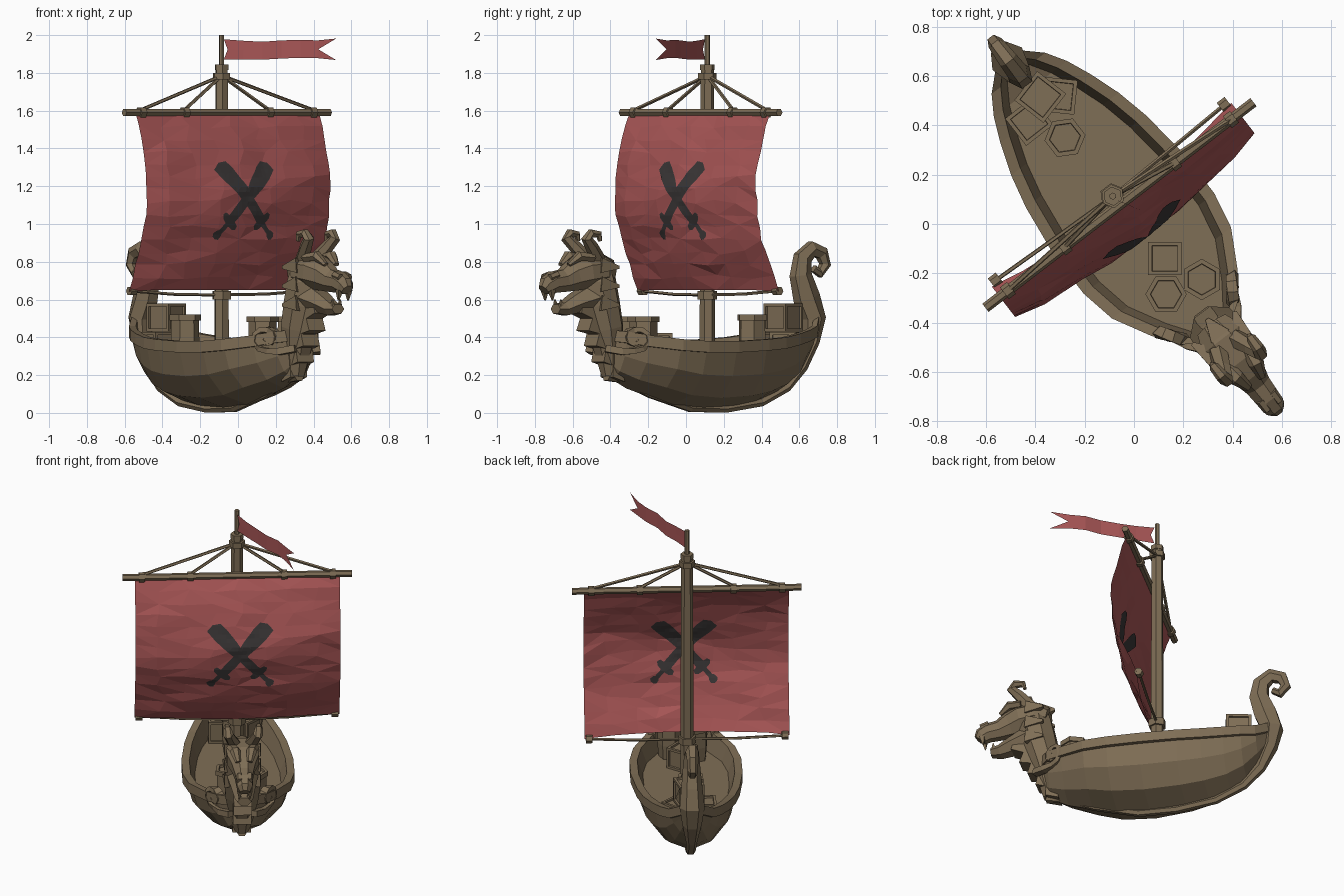
import bpy, bmesh, math, random
from math import sin, cos, pi
from mathutils import Vector, Matrix
from mathutils.bvhtree import BVHTree

if "Cube" in bpy.data.objects:
    bpy.data.objects.remove(bpy.data.objects["Cube"])

random.seed(4)
# The ship is built along local +x (bow), then turned to its diagonal heading
TURN = Matrix.Rotation(math.radians(-52.5), 4, 'Z')
BACK = TURN.inverted()


def material(name, rgb):
    m = bpy.data.materials.new(name)
    m.diffuse_color = (*rgb, 1)
    m.use_nodes = True
    m.node_tree.nodes["Principled BSDF"].inputs["Base Color"].default_value = m.diffuse_color
    return m


WOOD = material("brown wood", (0.212, 0.156, 0.092))
RED = material("red cloth", (0.39, 0.092, 0.092))
DARK = material("dark emblem", (0.043, 0.038, 0.038))


def make(name, bm, mat, fix=True):
    if fix:
        bmesh.ops.recalc_face_normals(bm, faces=bm.faces)
    bm.transform(TURN)
    me = bpy.data.meshes.new(name)
    bm.to_mesh(me)
    bm.free()
    me.materials.append(mat)
    ob = bpy.data.objects.new(name, me)
    bpy.context.collection.objects.link(ob)
    return ob


def skin(bm, rings):
    rings = [[bm.verts.new(p) for p in r] for r in rings]
    n = len(rings[0])
    for a, b in zip(rings, rings[1:]):
        for i in range(n):
            j = (i + 1) % n
            bm.faces.new((a[i], a[j], b[j], b[i]))
    bm.faces.new(rings[0])
    bm.faces.new(rings[-1])


def tube(bm, pts, n=6):
    """Loft along points (x, y, z, half height, half width)."""
    P = [Vector(p[:3]) for p in pts]
    rings = []
    for i, p in enumerate(pts):
        t = (P[min(i + 1, len(P) - 1)] - P[max(i - 1, 0)]).normalized()
        ref = Vector((0, 1, 0)) if abs(t.y) < 0.85 else Vector((1, 0, 0))
        side = (ref - t * t.dot(ref)).normalized()
        up = t.cross(side)
        k = 1 / cos(pi / n)
        rings.append([P[i] + up * p[3] * k * cos(a) + side * p[4] * k * sin(a)
                      for a in [2 * pi * (j + 0.5) / n for j in range(n)]])
    skin(bm, rings)


def part(name, *tubes, n=6):
    bm = bmesh.new()
    for t in tubes:
        tube(bm, t, n)
    return make(name, bm, WOOD)


def both(pts):
    return [[(p[0], s * p[1], *p[2:]) for p in pts] for s in (1, -1)]


def rod(a, b, r, r2=None):
    r2 = r if r2 is None else r2
    return [(*a, r, r), (*b, r2, r2)]


# Hull shell: stations of position, half width, rim height, bottom height
stations = [(-.85, .04, .52, .42), (-.77, .125, .46, .28), (-.69, .175, .44, .175), (-.59, .218, .42, .105),
            (-.46, .263, .40, .06), (-.32, .295, .39, .035), (-.1, .322, .38, .022), (.1, .322, .38, .04),
            (.25, .292, .39, .085), (.4, .21, .41, .13), (.5, .14, .43, .18), (.56, .05, .44, .25)]
rings = []
for u, w, zr, zk in stations:
    h, deck = zr - zk, max(.29, zk + .04)
    half = [(.55 * w, zk + .16 * h), (.86 * w, zk + .48 * h), (.96 * w, zr - .06), (w + .012, zr - .06),
            (w + .012, zr), (max(w - .035, .012), zr), (max(w - .068, .01), deck)]
    rings.append([(u, 0, zk)] + [(u, y, z) for y, z in half] + [(u, 0, deck)]
                 + [(u, -y, z) for y, z in reversed(half)])
bm = bmesh.new()
skin(bm, rings)
make("hull", bm, WOOD)

# Keel running up into the curled stern post
part("keel_and_stern_post",
     [(x, 0, z, h, w) for x, z, h, w in [
         (.53, .20, .03, .03), (.44, .18, .02, .022), (.24, .10, .02, .022), (-.03, .025, .02, .022),
         (-.26, .021, .02, .022), (-.5, .055, .02, .022), (-.67, .135, .022, .025), (-.77, .245, .03, .03),
         (-.83, .38, .04, .05), (-.845, .50, .06, .065), (-.805, .61, .066, .055), (-.765, .73, .055, .045),
         (-.778, .82, .047, .038), (-.838, .868, .04, .034), (-.905, .845, .035, .03),
         (-.928, .785, .028, .027), (-.89, .74, .024, .025), (-.85, .765, .018, .02)]])

# Bow neck with a toothed throat plate
part("neck", [(.50, 0, .20, .05, .045), (.515, 0, .32, .07, .075), (.54, 0, .45, .09, .10),
              (.575, 0, .58, .10, .105), (.60, 0, .70, .10, .10), (.60, 0, .80, .07, .07)], n=8)
throat = [(.45, .165), (.53, .19), (.525, .25), (.59, .27), (.575, .34), (.64, .355), (.62, .42),
          (.69, .435), (.665, .50), (.74, .53), (.72, .60), (.56, .60), (.48, .35)]
bm = bmesh.new()
skin(bm, [[(x, y, z) for x, z in throat] for y in (-.055, .055)])
make("throat_teeth", bm, WOOD)

# Beast head: skull, jaw, brows, nostrils, fangs, mane and horns
part("head", [(x, 0, z, h, w) for x, z, h, w in [
    (.52, .74, .06, .07), (.59, .755, .085, .10), (.69, .745, .09, .095), (.76, .725, .08, .07),
    (.82, .70, .06, .055), (.89, .69, .055, .05), (.93, .67, .05, .045), (.95, .65, .03, .03)]], n=8)
part("lower_jaw", [(.64, 0, .61, .07, .08), (.74, 0, .58, .05, .062), (.82, 0, .55, .034, .048),
                   (.87, 0, .55, .025, .036)])
part("brows", *both([(.67, .065, .82, .02, .03), (.75, .05, .83, .025, .028), (.81, .035, .785, .01, .015)]))
part("nostrils", *both([(.88, .03, .73, .02, .018), (.93, .03, .715, .018, .016)]))
part("fangs", *both(rod((.92, .03, .65), (.915, .032, .595), .016, .003)),
     *both(rod((.85, .024, .55), (.855, .026, .60), .013, .003)), n=4)
part("mane", *[t for z in (.78, .68, .58)
               for t in both(rod((.63, .07, z), (.53, .108, z - .01), .04, .008))],
     *[rod((.57, 0, z), (.485, 0, z + .01), .045, .008) for z in (.79, .68, .57)], n=4)
part("horns", *both([(.62, .045, .81, .035, .035), (.685, .072, .88, .03, .03), (.73, .088, .925, .026, .026),
                     (.705, .093, .95, .022, .022), (.655, .095, .945, .017, .018),
                     (.645, .095, .91, .009, .01)]))

# Spiral scrolls on both bows
spiral = [(.59, .07, .34, .018, .02), (.52, .125, .325, .018, .02)]
for i in range(15):
    a, r = -pi / 2 - i * pi / 5, .066 - i * .004
    x = .46 + r * cos(a)
    spiral.append((x, .195 - (x - .4) * .75, .395 + r * sin(a), .014, .022))
part("bow_scrolls", *both(spiral), n=4)

# Mast, collars and top pole
M = -.142
part("mast", rod((M, 0, .27), (M, 0, 1.82), .036, .03))
part("mast_collars", rod((M, 0, 1.765), (M, 0, 1.80), .042), rod((M, 0, 1.815), (M, 0, 1.845), .034),
     rod((M, 0, .60), (M, 0, .645), .046))
part("mast_top_pole", rod((M, 0, 1.82), (M, 0, 2.0), .0125))

# Yard with bands and rigging
Y = -.097
part("yard", rod((Y, -.685, 1.59), (Y, .685, 1.59), .018))
spots = (-.57, -.28, .28, .57)
part("yard_bands", *[rod((Y, v - .018, 1.59), (Y, v + .018, 1.59), .026) for v in spots])
part("yard_ropes", *[rod((M, 0, 1.785), (Y, v, 1.605), .008) for v in spots], n=5)
part("sail_toggles", *both(rod((-.16, .565, .645), (-.16, .605, .645), .022)))
part("sheet_ropes", *both([(M, .03, .625, .007, .007), (-.15, .3, .628, .007, .007),
                           (-.16, .58, .645, .007, .007)]), n=5)

# Billowing sail with long, mostly level creases
ROWS, COLS = 14, 8
bm = bmesh.new()
grid = []
for i in range(ROWS + 1):
    t = i / ROWS
    row = []
    for j in range(COLS + 1):
        s = j / COLS * 2 - 1
        inner = 0 < i < ROWS
        belly = (.122 + .035 * (1 - s * s)) * sin(pi * t ** .95) + .06 * t * (1 - s * s)
        crease = .006 * sin(17 * t + 2.2 * s) + random.uniform(-.006, .006)
        u = -.092 - .058 * t + belly + (crease if inner else 0)
        z = 1.585 - .935 * t + (random.uniform(-.014, .014) if inner else 0)
        if i == ROWS:
            z -= .008 if abs(s) == 1 else 0
        v = .612 * s + (random.uniform(-.03, .03) if abs(s) < 1 else 0)
        row.append(bm.verts.new((u, v, z)))
    grid.append(row)
for a, b in zip(grid, grid[1:]):
    for j in range(COLS):
        q = [a[j], a[j + 1], b[j + 1], b[j]]
        k = random.randint(0, 1)
        q = q[k:] + q[:k]
        bm.faces.new(q[:3])
        bm.faces.new((q[0], q[2], q[3]))
tree = BVHTree.FromBMesh(bm)
make("sail", bm, RED)

# Crossed swords, draped on both faces of the sail
sword = [(0, .012), (.012, .026), (.035, .022), (.045, .014), (.095, .014), (.10, .045), (.115, .062),
         (.135, .055), (.14, .028), (.25, .03), (.36, .044), (.46, .05), (.51, .045), (.535, .005),
         (.53, -.045), (.46, -.046), (.36, -.036), (.25, -.028), (.14, -.028), (.135, -.055),
         (.115, -.062), (.10, -.045), (.095, -.014), (.045, -.014), (.035, -.022), (.012, -.026), (0, -.012)]
bm = bmesh.new()
for side in (1, -1):
    for off in (.004, -.004):
        part_bm = bmesh.new()
        part_bm.faces.new([part_bm.verts.new((0, side * (-.19 + a * .67 - w * .74) + .012,
                                              .925 + a * .74 + w * .67)) for a, w in sword])
        bmesh.ops.triangulate(part_bm, faces=part_bm.faces)
        for k in range(-9, 10):
            for co, no in (((0, k * .025, 0), (0, 1, 0)), ((0, 0, 1.12 + k * .025), (0, 0, 1))):
                bmesh.ops.bisect_plane(part_bm, geom=part_bm.verts[:] + part_bm.edges[:] + part_bm.faces[:],
                                       plane_co=co, plane_no=no)
        for v in part_bm.verts:
            hit = tree.ray_cast(Vector((2, v.co.y, v.co.z)), Vector((-1, 0, 0)))[0]
            v.co.x = (hit.x if hit else .08) + off
        tmp = bpy.data.meshes.new("tmp")
        part_bm.to_mesh(tmp)
        part_bm.free()
        bm.from_mesh(tmp)
        bpy.data.meshes.remove(tmp)
make("crossed_swords", bm, DARK)

# Swallow-tailed pennant streaming from the pole (placed in final coordinates)
flag = [(-.075, .10, 1.978, 1.87), (.03, .055, 1.97, 1.872), (.13, .02, 1.965, 1.87), (.23, -.03, 1.972, 1.876),
        (.33, -.055, 1.975, 1.88), (.42, -.10, 1.972, 1.878), (.52, -.16, 1.982, 1.868)]
bm = bmesh.new()
cols = []
for i, (x, y, zt, zb) in enumerate(flag):
    mx, my = {0: (-.055, .09), 6: (.425, -.103)}.get(i, (x, y))
    cols.append([bm.verts.new(BACK @ Vector(p)) for p in ((x, y, zt), (mx, my, (zt + zb) / 2), (x, y, zb))])
for a, b in zip(cols, cols[1:]):
    for k in (0, 1):
        bm.faces.new((a[k], a[k + 1], b[k + 1], b[k]))
make("pennant", bm, RED)


# Cargo: framed crates and six-sided barrels
def crate(name, x, y, z, size, deg):
    bm = bmesh.new()
    bmesh.ops.create_cube(bm, size=size)
    faces = bm.faces[:]
    bmesh.ops.inset_individual(bm, faces=faces, thickness=.022, depth=0)
    bmesh.ops.inset_individual(bm, faces=faces, thickness=.002, depth=-.012)
    bm.transform(BACK @ Matrix.Translation((x, y, z + size / 2)) @ Matrix.Rotation(math.radians(deg), 4, 'Z'))
    # Diagonal brace across each side panel
    for k in range(4):
        c, r = size / 2 - .008, size / 2 - .025
        m = (BACK @ Matrix.Translation((x, y, z + size / 2))
             @ Matrix.Rotation(math.radians(deg) + k * pi / 2, 4, 'Z'))
        quad = [(c, -r, -r), (c, -r + .02, -r), (c, r, r), (c, r - .02, r)]
        bm.faces.new([bm.verts.new(m @ Vector(p)) for p in quad])
    make(name, bm, WOOD, False)


def barrel(name, x, y, top, deg):
    bm = bmesh.new()
    prof = [(.068, .285), (.076, .38), (.074, top - .03), (.084, top - .03), (.084, top),
            (.064, top), (.062, top - .014)]
    skin(bm, [[(r * cos(k * pi / 3), r * sin(k * pi / 3), z) for k in range(6)] for r, z in prof])
    bm.transform(BACK @ Matrix.Translation((x, y, 0)) @ Matrix.Rotation(math.radians(deg), 4, 'Z'))
    make(name, bm, WOOD)


crate("bow_crate", .125, -.14, .288, .135, 0)
crate("stern_crate_a", -.305, .52, .288, .14, -6)
crate("stern_crate_b", -.425, .415, .288, .14, 38)
crate("stern_crate_top", -.38, .515, .43, .15, 52)
barrel("bow_barrel_a", .13, -.285, .51, 0)
barrel("bow_barrel_b", .275, -.225, .51, 30)
barrel("stern_barrel", -.28, .35, .52, 8)
